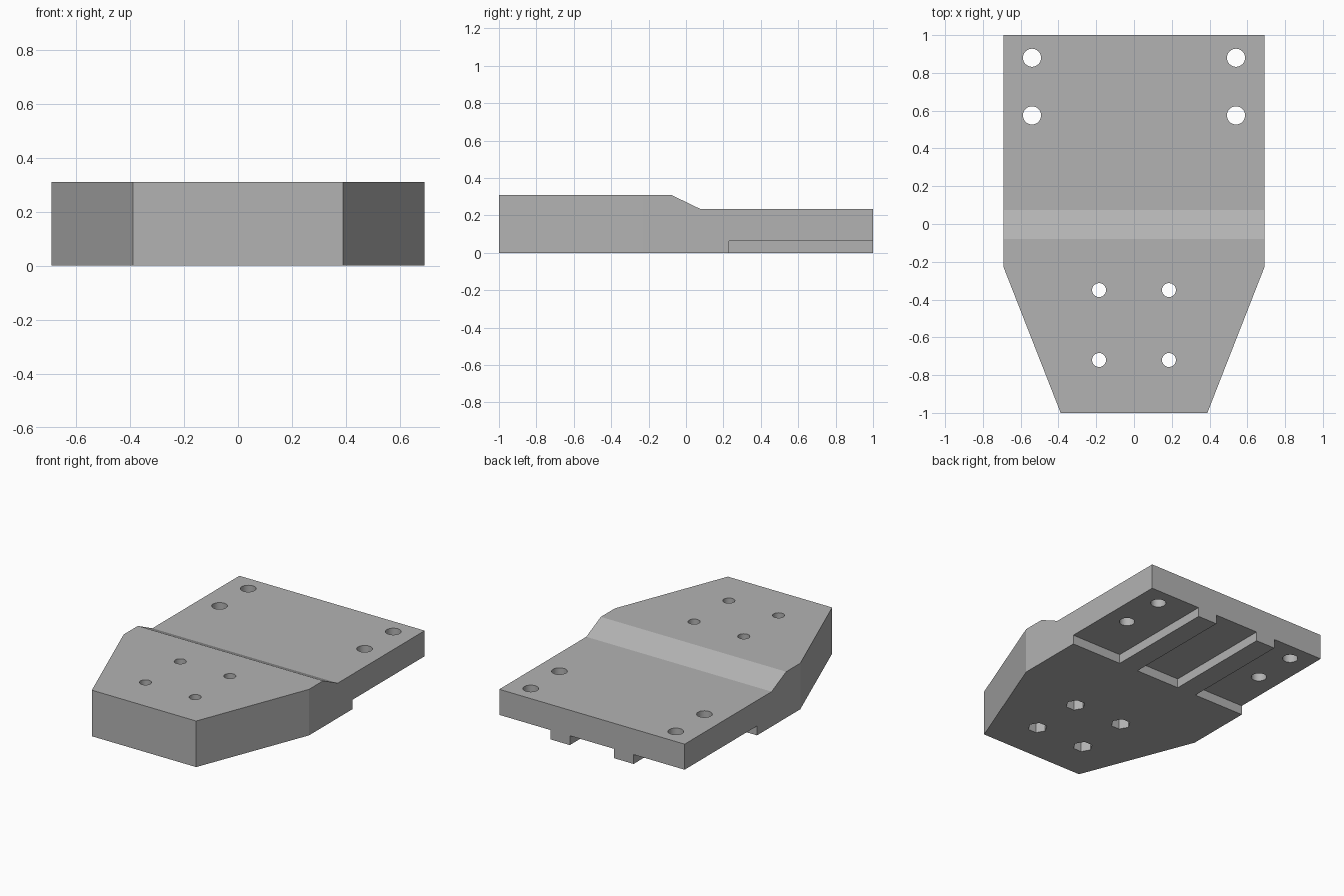
import bpy, bmesh, math

cube = bpy.data.objects.get("Cube")
if cube:
    bpy.data.objects.remove(cube, do_unlink=True)

grey = bpy.data.materials.new("plain grey")
grey.use_nodes = True
colour = (0.45, 0.45, 0.45, 1)
grey.diffuse_color = colour
grey.node_tree.nodes["Principled BSDF"].inputs["Base Color"].default_value = colour


def prism(name, outline, place, depth):
    """Extrude a flat outline; place maps its 2D points into space."""
    bm = bmesh.new()
    face = bm.faces.new([bm.verts.new(place(*p)) for p in outline])
    ext = bmesh.ops.extrude_face_region(bm, geom=[face])["geom"]
    bmesh.ops.translate(bm, vec=depth, verts=[v for v in ext if isinstance(v, bmesh.types.BMVert)])
    bmesh.ops.recalc_face_normals(bm, faces=bm.faces)
    mesh = bpy.data.meshes.new(name)
    bm.to_mesh(mesh)
    bm.free()
    mesh.materials.append(grey)
    obj = bpy.data.objects.new(name, mesh)
    bpy.context.collection.objects.link(obj)
    return obj


def boolean(target, tool, operation):
    """Apply one boolean and discard the tool."""
    bpy.context.view_layer.objects.active = target
    mod = target.modifiers.new(tool.name, "BOOLEAN")
    mod.operation, mod.solver, mod.object = operation, "EXACT", tool
    bpy.ops.object.modifier_apply(modifier=mod.name)
    bpy.data.objects.remove(tool, do_unlink=True)


def drill(x, y, radius, sides, bottom, top, turn=0):
    ring = [(x + radius * math.cos(turn + math.tau * i / sides),
             y + radius * math.sin(turn + math.tau * i / sides)) for i in range(sides)]
    tool = prism("drill", ring, lambda a, b: (a, b, bottom), (0, 0, top - bottom))
    boolean(plate, tool, "DIFFERENCE")


# Stepped side profile, trimmed to the tapered plan
side = [(-1, 0), (1, 0), (1, 0.235), (0.075, 0.235), (-0.08, 0.31), (-1, 0.31)]
plate = prism("mounting_plate", side, lambda y, z: (-0.69, y, z), (1.38, 0, 0))
for s in (-1, 1):
    corner = [(s * 0.69, -0.23), (s * 0.3883, -1), (s * 0.349, -1.1), (s * 0.9, -1.1), (s * 0.9, -0.23)]
    trim = prism("corner_trim", corner, lambda x, y: (x, y, -0.1), (0, 0, 0.6))
    boolean(plate, trim, "DIFFERENCE")

# Three channels under the rear, leaving two ribs
for x0, x1 in ((-0.8, -0.31), (-0.165, 0.165), (0.31, 0.8)):
    strip = [(x0, 0.23), (x1, 0.23), (x1, 1.1), (x0, 1.1)]
    channel = prism("channel", strip, lambda x, y: (x, y, -0.1), (0, 0, 0.163))
    boolean(plate, channel, "DIFFERENCE")

# Bolt holes at the rear, smaller holes with hexagonal nut pockets at the front
for s in (-1, 1):
    for y in (0.88, 0.575):
        drill(s * 0.54, y, 0.048, 32, -0.1, 0.5)
    for y in (-0.35, -0.72):
        drill(s * 0.185, y, 0.037, 32, -0.1, 0.5)
        drill(s * 0.185, y, 0.062, 6, -0.1, 0.15)

# Smooth only the round hole walls
bpy.ops.object.select_all(action="DESELECT")
plate.select_set(True)
bpy.context.view_layer.objects.active = plate
bpy.ops.object.shade_smooth_by_angle(angle=math.radians(15))
